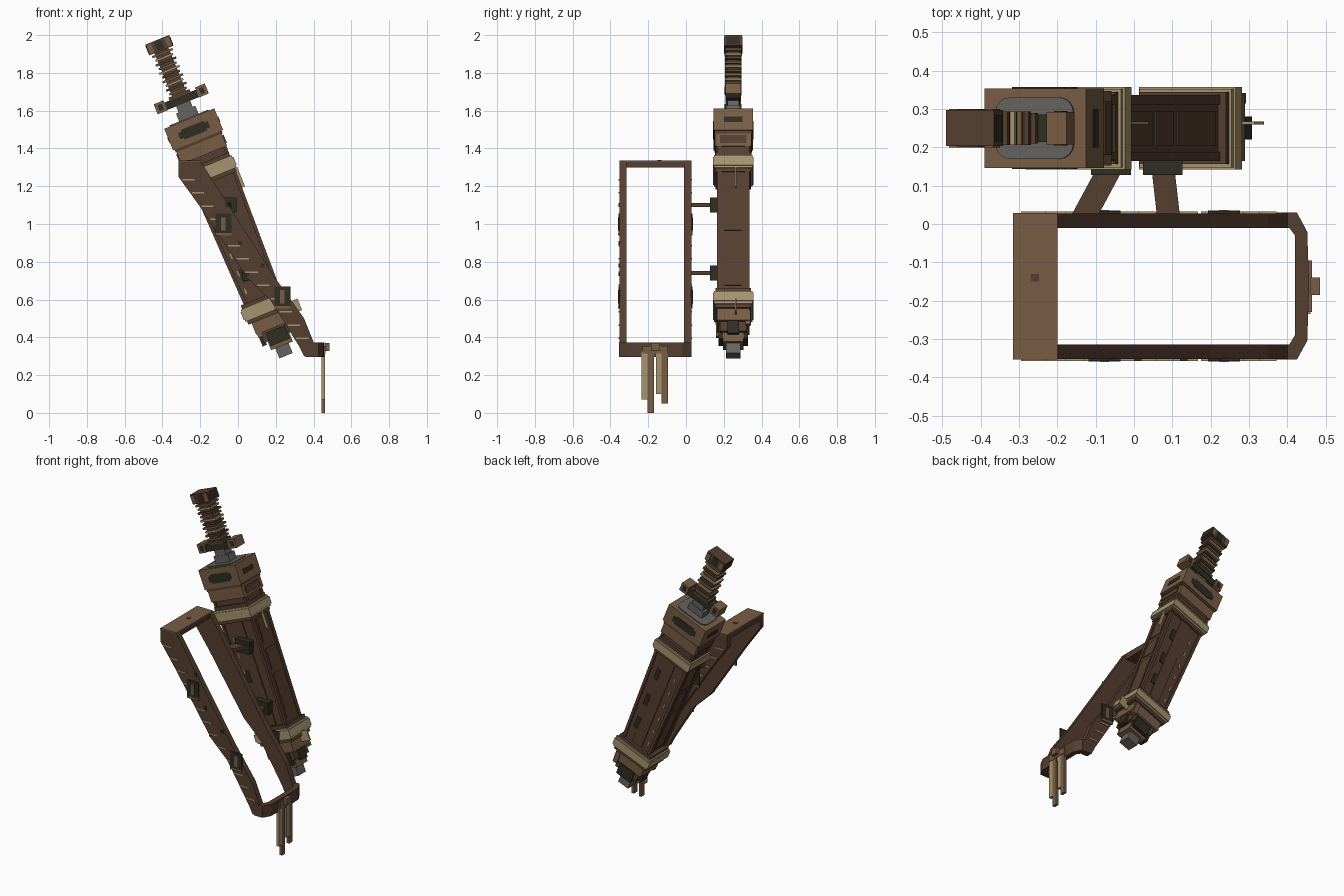
import bpy, bmesh, math
from mathutils import Matrix, Vector

if "Cube" in bpy.data.objects:
    bpy.data.objects.remove(bpy.data.objects["Cube"])


def material(name, rgb):
    m = bpy.data.materials.new(name)
    lin = [((c / 255 + 0.055) / 1.055) ** 2.4 for c in rgb]
    m.diffuse_color = (*lin, 1)
    m.use_nodes = True
    m.node_tree.nodes["Principled BSDF"].inputs["Base Color"].default_value = m.diffuse_color
    return m


LEATHER = material("leather brown", (86, 62, 48))
BROWN = material("light brown", (120, 93, 69))
TAN = material("tan", (165, 148, 110))
DARK = material("dark green", (46, 46, 36))
STEEL = material("steel grey", (102, 99, 96))

# Tilted frame of the sheathed sword: local z runs from the tip to the pommel
TILT = Matrix.Translation((0.246, 0.25, 0.323)) @ Matrix.Rotation(math.radians(-22.2), 4, 'Y')
WORLD = Matrix.Identity(4)


def loft(name, low, high, mat, frame):
    """Solid between two matching rings of points."""
    bm = bmesh.new()
    a = [bm.verts.new(frame @ Vector(p)) for p in low]
    b = [bm.verts.new(frame @ Vector(p)) for p in high]
    bm.faces.new(a)
    bm.faces.new(b)
    n = len(a)
    for i in range(n):
        j = (i + 1) % n
        bm.faces.new((a[i], a[j], b[j], b[i]))
    bmesh.ops.recalc_face_normals(bm, faces=bm.faces)
    mesh = bpy.data.meshes.new(name)
    bm.to_mesh(mesh)
    bm.free()
    mesh.materials.append(mat)
    ob = bpy.data.objects.new(name, mesh)
    bpy.context.collection.objects.link(ob)
    return ob


def rect(x0, x1, y0, y1, z):
    return [(x0, y0, z), (x1, y0, z), (x1, y1, z), (x0, y1, z)]


def box(name, x, y, z, mat, frame=WORLD):
    return loft(name, rect(*x, *y, z[0]), rect(*x, *y, z[1]), mat, frame)


def block(name, hu, hv, s0, s1, mat, cu=0.0, cv=0.0):
    """Box centred on the sword axis."""
    return box(name, (cu - hu, cu + hu), (cv - hv, cv + hv), (s0, s1), mat, TILT)


# Scabbard body, tapering to the tip, with rails and a raised panel on the edges
def half(s):
    return 0.096 + 0.026 * (s - 0.2) / 0.95


loft("scabbard_body", rect(-half(.2), half(.2), -.076, .076, .2),
     rect(-half(1.15), half(1.15), -.078, .078, 1.15), LEATHER, TILT)
for side in (-1, 1):
    for v in (-0.074, 0.074):
        rings = [rect(side * (half(s) - .012), side * (half(s) + .006), v - .012, v + .012, s)
                 for s in (.22, 1.14)]
        loft("edge_rail", *rings, LEATHER, TILT)
    for s0, s1 in ((.34, .62), (.65, .78), (.81, .97)):
        rings = [rect(side * (half(s) - .01), side * (half(s) + .004), -.045, .045, s)
                 for s in (s0, s1)]
        loft("edge_panel", *rings, LEATHER, TILT)
    # Face strips, studs and stitches on both broad faces
    block("face_strip", .035, .004, .32, .98, LEATHER, 0, side * .079)
    for s in (.42, .6, .8):
        block("face_patch", .014, .004, s, s + .075, DARK, side * .05, side * .08)
    for i in range(6):
        block("stitch", .004, .003, .36 + i * .1, .39 + i * .1, TAN, -.07, side * .078)

# Throat
block("throat_lower", .130, .097, 1.125, 1.205, BROWN)
block("throat_seam", .134, .100, 1.195, 1.21, LEATHER)
block("throat_upper", .143, .104, 1.21, 1.334, BROWN)
for side in (-1, 1):
    block("throat_slot", .085, .003, 1.25, 1.285, DARK, 0, side * .104)
    block("throat_slot_end", .065, .003, 1.24, 1.295, DARK, 0, side * .104)
    block("throat_side_slot", .003, .05, 1.255, 1.285, DARK, side * .143)
    block("throat_rib", .005, .07, 1.14, 1.185, LEATHER, side * .131)

# Rounded steel mouth plate
mouth = []
for cx, cy, a0 in ((.07, .04, 0), (-.07, .04, 90), (-.07, -.04, 180), (.07, -.04, 270)):
    for k in range(5):
        a = math.radians(a0 + k * 22.5)
        mouth.append((cx + .04 * math.cos(a), cy + .04 * math.sin(a)))
loft("mouth_plate", [(x, y, 1.33) for x, y in mouth], [(x, y, 1.34) for x, y in mouth], STEEL, TILT)
block("blade_collar", .055, .035, 1.33, 1.385, STEEL)
block("blade_neck", .04, .03, 1.38, 1.425, STEEL)

# Guard
block("guard_bar", .12, .036, 1.42, 1.462, DARK)
for side in (-1, 1):
    block("guard_end", .028, .042, 1.418, 1.475, BROWN, side * .118)
    block("guard_inlay", .012, .045, 1.43, 1.462, DARK, side * .118)
block("guard_top", .06, .04, 1.46, 1.478, LEATHER)

# Ribbed grip and pommel
block("grip_core", .04, .034, 1.47, 1.73, LEATHER)
for i in range(10):
    s = 1.486 + i * .024
    w = .058 if i % 2 else .05
    block("grip_rib", w, .044, s, s + .012, (BROWN, LEATHER, TAN)[i % 3])
block("pommel", .068, .047, 1.723, 1.784, LEATHER)
for side in (-1, 1):
    block("pommel_plate", .02, .003, 1.73, 1.778, DARK, 0, side * .047)
    block("pommel_side", .003, .035, 1.73, 1.776, DARK, side * .067)
    block("pommel_corner", .012, .003, 1.73, 1.778, BROWN, .05, side * .047)
    block("pommel_corner", .012, .003, 1.73, 1.778, BROWN, -.05, side * .047)

# Two tan bands with stepped rims
for s, hu in ((1.0, .14), (.225, .136)):
    block("band", hu, .108, s + .012, s + .058, TAN)
    block("band_rim_low", hu - .006, .102, s, s + .014, TAN)
    block("band_rim_high", hu - .006, .102, s + .056, s + .07, TAN)
    block("band_lining", hu - .014, .094, s - .02, s + .09, LEATHER)
box("upper_fin", (.1, .138), (.01, .018), (.89, 1.0), TAN, TILT)
box("lower_fin", (.09, .17), (.01, .018), (.17, .235), TAN, TILT)

# Stepped chape at the bottom and steel tip
block("chape_top", .104, .085, .14, .215, BROWN)
block("chape_middle", .082, .07, .085, .15, LEATHER)
block("chape_low", .062, .055, .035, .1, BROWN)
for side in (-1, 1):
    block("chape_plate", .055, .012, .055, .13, DARK, 0, side * .066)
    block("chape_side_plate", .012, .03, .07, .16, DARK, side * .084)
    block("chape_stud", .014, .014, .12, .2, BROWN, side * .085, side * .078)
block("steel_tip", .038, .038, -.022, .05, STEEL)

# Carrying strap: two matching side bars
bar = [(-.315, 1.335), (-.2, 1.335), (.2, .71), (.35, .5), (.40, .375), (.40, .295), (.35, .3),
       (.325, .35), (.17, .6), (.05, .715), (-.2, 1.09), (-.315, 1.25)]
for name, y0, y1 in (("front_strap_bar", -.352, -.315), ("back_strap_bar", -.01, .028)):
    loft(name, [(x, y0, z) for x, z in bar], [(x, y1, z) for x, z in bar], LEATHER, WORLD)
box("strap_top", (-.315, -.2), (-.352, .028), (1.3, 1.33), LEATHER)
box("strap_top_plate", (-.316, -.199), (-.353, .029), (1.33, 1.337), BROWN)
box("strap_top_stud", (-.27, -.248), (-.15, -.13), (1.335, 1.34), LEATHER)

# Rounded lower end of the strap
end = [(.36, .03), (.425, .03), (.452, -.02), (.457, -.16), (.452, -.305), (.425, -.354), (.36, -.354),
       (.36, -.315), (.405, -.315), (.42, -.29), (.42, -.03), (.405, -.01), (.36, -.01)]
loft("strap_end", [(x, y, .295) for x, y in end], [(x, y, .372) for x, y in end], LEATHER, WORLD)
box("end_buckle", (.45, .464), (-.23, -.095), (.315, .355), BROWN)
box("end_buckle_knob", (.46, .485), (-.185, -.14), (.328, .37), BROWN)

# Stitches along the lower left edge of each bar, buckles and studs
left = [(-.315, 1.25), (-.2, 1.09), (.05, .715), (.17, .6), (.325, .35)]


def edge_x(z):
    for (xa, za), (xb, zb) in zip(left, left[1:]):
        if zb <= z <= za:
            return xa + (xb - xa) * (za - z) / (za - zb)
    return left[0][0]


for i in range(13):
    z = 1.235 - i * .07
    x = edge_x(z) + .01
    for y in (-.354, .029):
        box("strap_stitch", (x, x + .065), (y - .003, y + .003), (z - .004, z + .004), TAN)
for x, z in ((-.077, 1.0), (.235, .615)):
    for y in (-.354, .03):
        box("strap_buckle", (x - .042, x + .042), (y - .004, y + .004), (z - .05, z + .055), DARK)
        box("buckle_bar", (x - .012, x + .012), (y - .006, y + .006), (z - .035, z + .035), BROWN)
        box("buckle_rim", (x - .042, x + .042), (y - .005, y + .005), (z - .062, z - .048), BROWN)
for x, z in ((-.06, 1.1), (.01, .9), (.05, .735), (.13, .78)):
    box("strap_stud", (x - .01, x + .01), (-.357, -.35), (z - .01, z + .01), DARK)

# Arms joining the strap to the scabbard
for z, xa, xb, w in ((1.1, -.13, -.06, .035), (.74, .09, .075, .03)):
    loft("hanger_arm", [(xa - w, .02, z - .011), (xa + w, .02, z - .011),
                        (xa + w, .02, z + .011), (xa - w, .02, z + .011)],
         [(xb - w, .15, z - .011), (xb + w, .15, z - .011),
          (xb + w, .15, z + .011), (xb - w, .15, z + .011)], LEATHER, WORLD)
    box("hanger_pad", (xb - .052, xb + .052), (.128, .18), (z - .04, z + .04), DARK)

# Hanging tassel strips
for y0, y1, z0, mat in ((-.235, -.203, .07, TAN), (-.203, -.17, 0, BROWN),
                        (-.158, -.13, .1, TAN), (-.13, -.095, .05, BROWN)):
    box("tassel", (.443, .461), (y0, y1), (z0, .325), mat)
